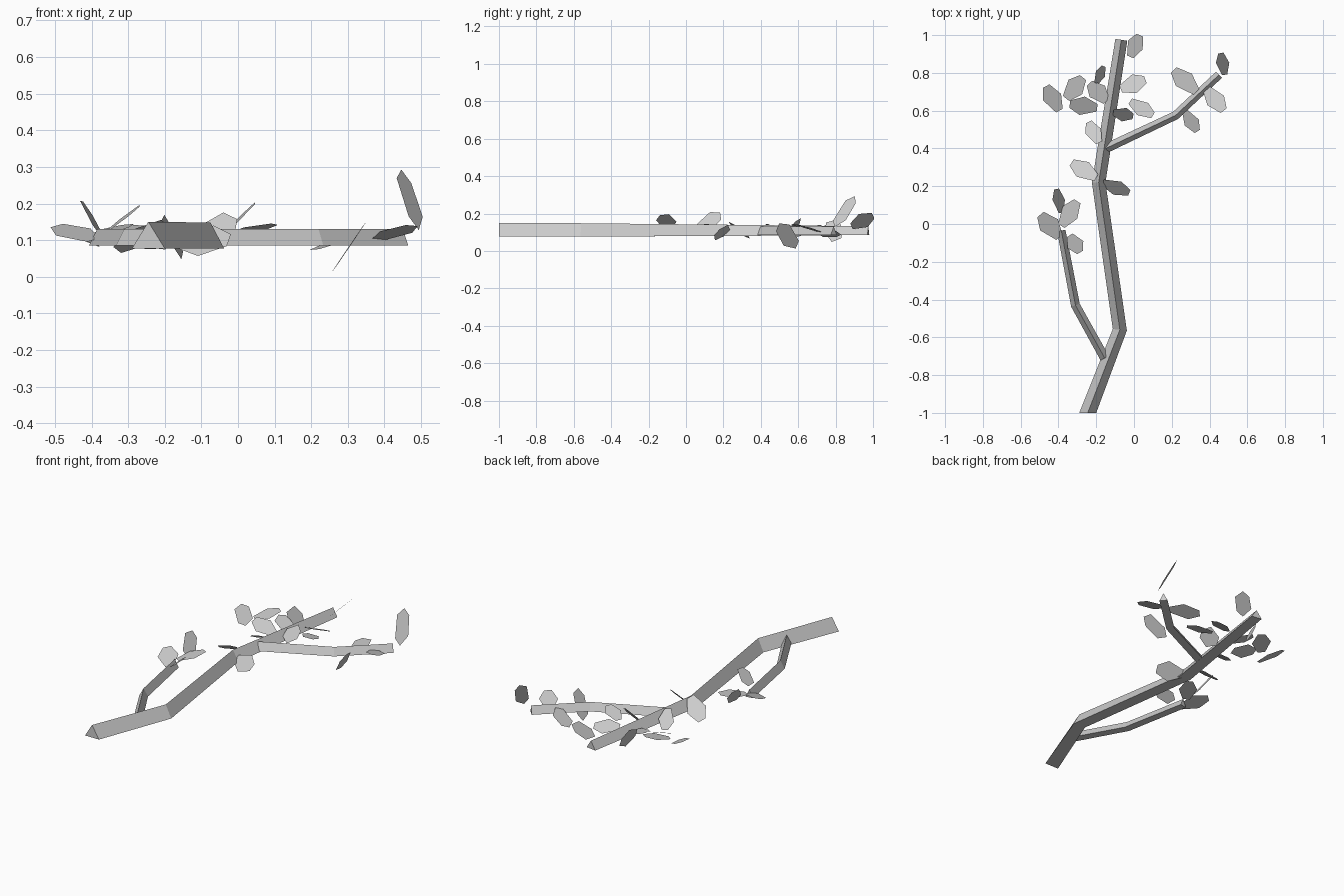
import bpy
from mathutils import Vector

default_cube = bpy.data.objects.get("Cube")
if default_cube:
    bpy.data.objects.remove(default_cube, do_unlink=True)

# One flat colour for the whole branch
grey = bpy.data.materials.new("pale_grey")
grey.use_nodes = True
colour = (0.6, 0.6, 0.6, 1)
grey.diffuse_color = colour
grey.node_tree.nodes["Principled BSDF"].inputs["Base Color"].default_value = colour


def make_object(name, verts, faces):
    mesh = bpy.data.meshes.new(name)
    mesh.from_pydata(verts, [], faces)
    mesh.materials.append(grey)
    mesh.update()
    obj = bpy.data.objects.new(name, mesh)
    bpy.context.collection.objects.link(obj)
    return obj


def limb(name, path, widths, bottoms, tops, start_side=None):
    """Triangular tube with its ridge on top, mitred at each bend."""
    points = [Vector((x, y, 0)) for x, y in path]
    last = len(points) - 1
    verts, faces = [], []
    for i, point in enumerate(points):
        along = Vector()
        if i > 0:
            along += (point - points[i - 1]).normalized()
        if i < last:
            along += (points[i + 1] - point).normalized()
        side = along.normalized().cross(Vector((0, 0, 1)))
        if i == 0 and start_side:
            side = Vector(start_side)
        side *= widths[i] / 2
        floor = Vector((0, 0, bottoms[i]))
        verts += [point - side + floor, point + side + floor,
                  point + Vector((0, 0, tops[i]))]
    for i in range(last):
        a, b = i * 3, i * 3 + 3
        for j in range(3):
            k = (j + 1) % 3
            faces.append((a + j, a + k, b + k, b + j))
    end = last * 3
    faces += [(2, 1, 0), (end, end + 1, end + 2)]
    return make_object(name, verts, faces)


# Outline of a leaf: distance from the stalk, sideways offset
LEAF_OUTLINE = [(0, -.2), (.5, -.5), (1, -.2), (1, .2), (.6, .5), (0, .2)]


def leaf(name, base, tip, width, height, slope):
    """Flat six-sided leaf lying on a plane with the given x and y slope."""
    base, tip = Vector(base), Vector(tip)
    along = tip - base
    side = Vector((-along.y, along.x)).normalized() * width
    middle = (base + tip) / 2
    verts = []
    for t, s in LEAF_OUTLINE:
        spot = base + along * t + side * s
        rise = (spot - middle).dot(Vector(slope))
        verts.append((spot.x, spot.y, height + rise))
    return make_object(name, verts, [tuple(range(len(verts)))])


# Main stem and the two side branches
limb("main_stem",
     [(-.245, -1), (-.075, -.56), (-.187, .22), (-.067, .975)],
     [.09, .075, .072, .064], [.077, .077, .08, .085],
     [.15, .148, .14, .132], start_side=(1, 0, 0))
limb("right_branch", [(-.155, -.71), (-.31, -.43), (-.385, -.035)],
     [.05, .048, .045], [.085] * 3, [.13] * 3)
limb("left_branch", [(-.15, .4), (.22, .575), (.45, .79)],
     [.05, .046, .045], [.085] * 3, [.13] * 3)

# Leaves at the end of the right branch
leaf("right_leaf_outer", (-.395, -.07), (-.495, .05), .11, .12, (0, .33))
leaf("right_leaf_upright", (-.385, .06), (-.41, .185), .065, .155, (-1.5, .2))
leaf("right_leaf_end", (-.385, -.01), (-.3, .12), .1, .13, (.15, .1))
leaf("right_leaf_inner", (-.34, -.06), (-.285, -.15), .09, .16, (.8, .1))

# Leaves along the main stem
leaf("stem_leaf_low_right", (-.2, .245), (-.33, .325), .1, .11, (.2, -.6))
leaf("stem_leaf_low_left", (-.165, .22), (-.025, .165), .08, .098, (.4, .95))
leaf("stem_leaf_middle", (-.185, .43), (-.24, .54), .085, .11, (.25, -.5))
leaf("stem_leaf_short", (-.11, .59), (-.005, .57), .075, .13, (.4, 1.1))
leaf("stem_leaf_left", (-.02, .65), (.1, .575), .085, .13, (.1, -.2))
leaf("stem_leaf_upper_left", (-.07, .715), (.06, .765), .1, .11, (.1, -.4))
leaf("stem_leaf_right", (-.145, .65), (-.235, .745), .1, .115, (-.25, .1))
leaf("stem_leaf_far_right", (-.195, .615), (-.34, .635), .1, .1, (-.2, .4))
leaf("stem_leaf_back_right", (-.36, .665), (-.27, .775), .105, .125, (.1, .2))
leaf("stem_leaf_outermost", (-.395, .6), (-.465, .73), .1, .11, (-.45, .1))
leaf("stem_leaf_steep", (-.2, .745), (-.16, .835), .055, .11, (-2.2, .6))
leaf("stem_leaf_tip", (-.02, .885), (.03, 1), .09, .16, (.95, .08))

# Leaves along the left branch
leaf("left_leaf_hanging", (.27, .595), (.335, .49), .08, .08, (1.5, .04))
leaf("left_leaf_back", (.33, .7), (.21, .815), .105, .095, (.35, .1))
leaf("left_leaf_front", (.38, .72), (.475, .6), .1, .12, (.1, -.25))
leaf("left_leaf_tall", (.48, .79), (.46, .905), .07, .21, (-1.5, .85))
